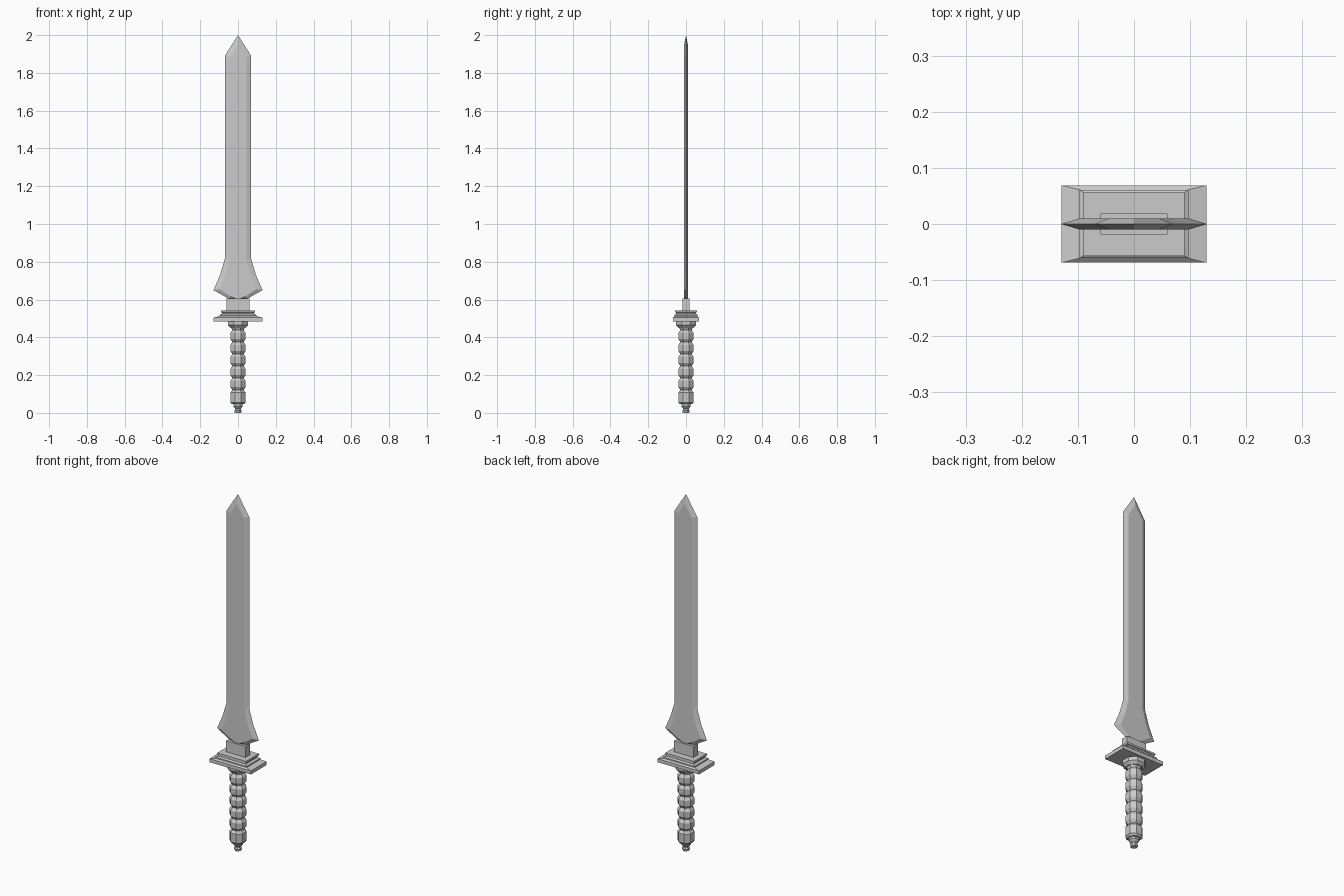
import bpy, bmesh, math

if "Cube" in bpy.data.objects:
    bpy.data.objects.remove(bpy.data.objects["Cube"])


def finish(name, bm):
    bmesh.ops.recalc_face_normals(bm, faces=bm.faces)
    me = bpy.data.meshes.new(name)
    bm.to_mesh(me)
    bm.free()
    ob = bpy.data.objects.new(name, me)
    bpy.context.collection.objects.link(ob)
    return ob


def loft(name, rings):
    """Skin a list of equal-length point rings and cap both ends."""
    bm = bmesh.new()
    vs = [[bm.verts.new(p) for p in r] for r in rings]
    n = len(vs[0])
    for a, b in zip(vs, vs[1:]):
        for i in range(n):
            j = (i + 1) % n
            bm.faces.new((a[i], a[j], b[j], b[i]))
    bm.faces.new(vs[0][::-1])
    bm.faces.new(vs[-1])
    return finish(name, bm)


def rect(hx, hy, z):
    return [(-hx, -hy, z), (hx, -hy, z), (hx, hy, z), (-hx, hy, z)]


def octagon(r, z):
    # r is the distance to the flat sides
    c = r / math.cos(math.pi / 8)
    return [(c * math.cos(a), c * math.sin(a), z)
            for a in [(i + 0.5) * math.pi / 4 for i in range(8)]]


def mirrored(half):
    """Right-hand outline, bottom to tip, made into a closed loop."""
    return half + [(-x, z) for x, z in reversed(half) if x > 0]


# Blade: sharp outline at y = 0, raised flat faces front and back
edge = mirrored([(0.0, 0.59), (0.05, 0.605), (0.13, 0.65), (0.095, 0.73),
                 (0.07, 0.815), (0.07, 1.89), (0.0, 2.0)])
flat = mirrored([(0.0, 0.60), (0.04, 0.617), (0.097, 0.655), (0.066, 0.73),
                 (0.045, 0.815), (0.045, 1.88), (0.0, 1.95)])
T = 0.01
loft("blade", [[(x, -T, z) for x, z in flat],
               [(x, 0, z) for x, z in edge],
               [(x, T, z) for x, z in flat]])

# Blade collar
loft("blade_collar", [rect(0.06, 0.019, z) for z in (0.535, 0.605)])

# Stepped rectangular guard
loft("guard", [rect(*r) for r in (
    (0.129, 0.069, 0.485), (0.129, 0.069, 0.505), (0.097, 0.061, 0.512),
    (0.097, 0.061, 0.519), (0.085, 0.053, 0.525), (0.085, 0.053, 0.531),
    (0.09, 0.057, 0.533), (0.09, 0.057, 0.543))])

# Grip collar under the guard
loft("grip_collar", [octagon(0.040, 0.450), octagon(0.054, 0.465),
                     octagon(0.054, 0.486)])

# Beaded octagonal grip, longer bead at the bottom
rings = [octagon(0.032, 0.046), octagon(0.041, 0.056), octagon(0.041, 0.107)]
pitch = 0.0635
for i in range(5):
    z = 0.121 + i * pitch
    for r, dz in ((0.030, 0), (0.041, 0.017), (0.041, 0.047)):
        rings.append(octagon(r, z + dz))
rings += [octagon(0.030, 0.4385), octagon(0.038, 0.455)]
loft("grip", rings)

# Pommel knob
loft("pommel", [octagon(r, z) for r, z in (
    (0.017, 0.0), (0.019, 0.012), (0.015, 0.018), (0.015, 0.024),
    (0.025, 0.035), (0.025, 0.048))])
